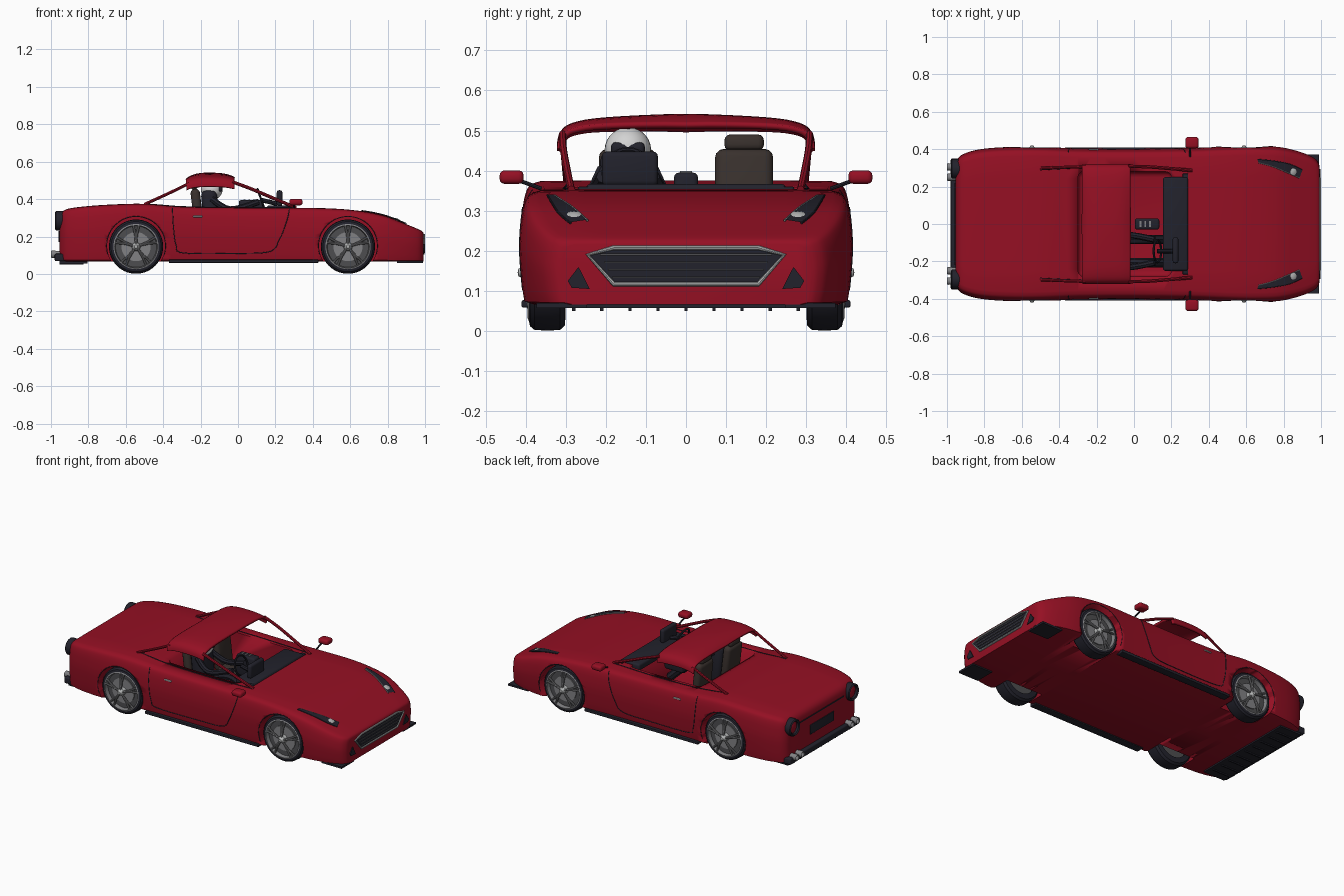
import bpy, bmesh, math
from mathutils import Vector, Matrix
from mathutils.bvhtree import BVHTree

if "Cube" in bpy.data.objects:
    bpy.data.objects.remove(bpy.data.objects["Cube"])


def material(name, r, g, b):
    m = bpy.data.materials.new(name)
    m.use_nodes = True
    m.diffuse_color = (r, g, b, 1)
    m.node_tree.nodes["Principled BSDF"].inputs["Base Color"].default_value = (r, g, b, 1)
    return m


red = material("deep red paint", 0.3, 0.005, 0.017)
dark = material("blue black trim", 0.016, 0.016, 0.025)
brown = material("brown leather", 0.04, 0.03, 0.026)
steel = material("dark steel", 0.075, 0.075, 0.08)
silver = material("silver", 0.22, 0.22, 0.23)
chrome = material("pale chrome", 0.45, 0.46, 0.46)
white = material("white shell", 0.65, 0.65, 0.65)


def finish(bm, name, mat):
    bmesh.ops.recalc_face_normals(bm, faces=bm.faces[:])
    mesh = bpy.data.meshes.new(name)
    bm.to_mesh(mesh)
    bm.free()
    return place(mesh, name, mat)


def place(mesh, name, mat):
    ob = bpy.data.objects.new(name, mesh)
    mesh.materials.clear()
    mesh.materials.append(mat)
    bpy.context.collection.objects.link(ob)
    bpy.ops.object.select_all(action='DESELECT')
    ob.select_set(True)
    bpy.context.view_layer.objects.active = ob
    bpy.ops.object.shade_smooth_by_angle(angle=math.radians(35))
    return ob


def box(name, mat, centre, size, bevel=0.0, tilt=0.0):
    bm = bmesh.new()
    bmesh.ops.create_cube(bm, size=1)
    bmesh.ops.scale(bm, vec=size, verts=bm.verts)
    if bevel:
        bmesh.ops.bevel(bm, geom=bm.edges[:], offset=bevel, segments=3, affect='EDGES', profile=0.5)
    bmesh.ops.transform(bm, verts=bm.verts,
                        matrix=Matrix.Translation(centre) @ Matrix.Rotation(tilt, 4, 'Y'))
    return finish(bm, name, mat)


def lathe(name, mat, profile, centre, axis, steps=40):
    """Spin (radius, height) points around an axis."""
    bm = bmesh.new()
    vs = [bm.verts.new((r, 0, h)) for r, h in profile]
    es = [bm.edges.new(p) for p in zip(vs, vs[1:])]
    bmesh.ops.spin(bm, geom=vs + es, cent=(0, 0, 0), axis=(0, 0, 1), angle=math.tau, steps=steps)
    bmesh.ops.remove_doubles(bm, verts=bm.verts[:], dist=0.0001)
    turn = Vector((0, 0, 1)).rotation_difference(Vector(axis)).to_matrix().to_4x4()
    bmesh.ops.transform(bm, verts=bm.verts, matrix=Matrix.Translation(centre) @ turn)
    return finish(bm, name, mat)


def tube(name, mat, points, radius, cyclic=False):
    cu = bpy.data.curves.new(name, 'CURVE')
    cu.dimensions, cu.bevel_depth, cu.bevel_resolution, cu.use_fill_caps = '3D', radius, 2, True
    sp = cu.splines.new('POLY')
    sp.points.add(len(points) - 1)
    for p, co in zip(sp.points, points):
        p.co = (*co, 1)
    sp.use_cyclic_u = cyclic
    tmp = bpy.data.objects.new(name, cu)
    mesh = bpy.data.meshes.new_from_object(tmp)
    bpy.data.objects.remove(tmp)
    return place(mesh, name, mat)


def prism(name, mat, outline, x0, x1):
    """Extrude a (y, z) outline along x."""
    bm = bmesh.new()
    f = bm.faces.new([bm.verts.new((x0, y, z)) for y, z in outline])
    ext = bmesh.ops.extrude_face_region(bm, geom=[f])["geom"]
    bmesh.ops.translate(bm, vec=(x1 - x0, 0, 0), verts=[v for v in ext if isinstance(v, bmesh.types.BMVert)])
    return finish(bm, name, mat)


def smooth_path(pts, n):
    """Catmull-Rom resampling of a list of tuples."""
    p = [Vector(q) for q in [pts[0], *pts, pts[-1]]]
    out = []
    for a, b, c, d in zip(p, p[1:], p[2:], p[3:]):
        for i in range(n):
            t = i / n
            out.append(b + (c - a) * t / 2 + (a * 2 - b * 5 + c * 4 - d) * (t * t / 2)
                       + (b * 3 - a - c * 3 + d) * (t ** 3 / 2))
    return out + [p[-1]]


def loft(rings, closed=True):
    bm = bmesh.new()
    rows = [[bm.verts.new(p) for p in r] for r in rings]
    for a, b in zip(rows, rows[1:]):
        for i in range(len(a) if closed else len(a) - 1):
            j = (i + 1) % len(a)
            bm.faces.new((a[i], a[j], b[j], b[i]))
    if closed:
        bm.faces.new(rows[0])
        bm.faces.new(rows[-1])
    return bm


# Body shell: stations of (x, half width, top height)
stations = [(-.955, .31, .29), (-.945, .345, .325), (-.91, .375, .348), (-.82, .4, .361), (-.68, .411, .371),
            (-.5, .412, .375), (-.3, .404, .36), (0, .402, .355), (.3, .406, .354), (.5, .414, .35),
            (.65, .417, .337), (.78, .411, .312), (.89, .385, .27), (.96, .355, .241), (.985, .33, .228),
            (.992, .31, .218)]
section = [(0, 0), (.91, 0), (.97, .03), (.985, .18), (1, .5), (.992, .72), (.975, .87), (.945, .96),
           (.88, .995), (.6, 1), (0, 1)]
LOW = .066
half = section[:2] + [tuple(v) for v in smooth_path(section[2:9], 3)] + section[9:]
outline = half + [(-y, t) for y, t in half[-2:0:-1]]
bm = loft([[(s[0], y * s[1], LOW + t * (s[2] - LOW)) for y, t in outline]
           for s in smooth_path(stations, 4)])
bmesh.ops.recalc_face_normals(bm, faces=bm.faces[:])
shell = BVHTree.FromBMesh(bm)
body = finish(bm, "body_shell", red)


def on_side(x, z, s):
    hit = shell.ray_cast(Vector((x, s, z)), Vector((0, -s, 0)))[0]
    return hit or Vector((x, s * .4, z))


def on_top(x, y, lift=0.0):
    hit = shell.ray_cast(Vector((x, y, 1)), Vector((0, 0, -1)))[0]
    return (hit or Vector((x, y, .25))) + Vector((0, 0, lift))


# Cut wheel arches and the open cabin
AXLES = {"rear": -.545, "front": .588}
cutters = [box("cabin_cutter", red, (-.05, 0, .3), (.5, .56, .36), .03)]
for x in AXLES.values():
    for s in (1, -1):
        cutters.append(lathe("arch_cutter", red, [(0, 0), (.155, 0), (.155, .3), (0, .3)],
                             (x, s * .27, .15), (0, s, 0), 48))
for c in cutters:
    c.hide_render = True
    mod = body.modifiers.new("cut", 'BOOLEAN')
    mod.operation, mod.object, mod.solver = 'DIFFERENCE', c, 'EXACT'
    bpy.context.view_layer.objects.active = body
    bpy.ops.object.modifier_apply(modifier=mod.name)
    bpy.data.objects.remove(c)

# Wheels with five split spokes
for end, x in AXLES.items():
    for s, side in ((1, "left"), (-1, "right")):
        tag, mid, ax = f"{end}_{side}", Vector((x, s * .3, .146)), (0, s, 0)
        lathe(tag + "_tyre", dark, [(.1, 0), (.132, .002), (.143, .014), (.145, .045), (.143, .078),
                                    (.134, .089), (.12, .092), (.117, .07), (.1, 0)], mid, ax, 56)
        lathe(tag + "_rim_dish", steel, [(0, .07), (.119, .07), (.119, .03), (0, .03)], mid, ax)
        lathe(tag + "_brake_disc", silver, [(0, .076), (.078, .076), (.078, .068)], mid, ax)
        lathe(tag + "_rim_edge", silver, [(.119, .07), (.121, .092), (.114, .095), (.11, .07)], mid, ax, 56)
        lathe(tag + "_hub", chrome, [(0, .12), (.009, .118), (.014, .108), (.022, .1), (.024, .07)], mid, ax, 20)
        for k in range(5):
            a = math.tau * k / 5 + math.pi / 2
            for d in (-.13, .13):
                ends = [mid + Vector((r * math.cos(a + w), s * h, r * math.sin(a + w)))
                        for r, h, w in ((.016, .1, 0), (.065, .096, d * .5), (.115, .088, d))]
                tube(tag + "_spoke", silver, ends, .006)
        arc = [on_side(x + .158 * math.cos(a), .15 + .158 * math.sin(a), s)
               for a in [math.pi * (i / 24 * 1.2 - .1) for i in range(25)]]
        tube(tag + "_arch_line", dark, arc, .002)

# Roof band
arch = [(-.315, .465), (-.308, .492), (-.28, .512), (-.2, .525), (0, .533)]
arch = smooth_path(arch + [(-y, z) for y, z in arch[-2::-1]], 4)
rows = [(-.275, -.032), (-.25, -.014), (-.2, 0), (-.12, .001), (-.06, -.006), (-.02, -.022)]
roof = finish(loft([[(x, y, z + d * (1 - abs(y) * 1.5)) for y, z in arch]
                    for x, d in smooth_path(rows, 3)], False), "roof_band", red)
mod = roof.modifiers.new("thickness", 'SOLIDIFY')
mod.thickness, mod.offset = .014, 0

# Parts that come in pairs
for s, side in ((1, "left"), (-1, "right")):
    tube(side + "_front_pillar", red, smooth_path([(-.03, s * .308, .492), (.07, s * .306, .455),
         (.2, s * .296, .4), (.31, s * .286, .354)], 5), .009)
    tube(side + "_rear_pillar", red, smooth_path([(-.26, s * .307, .485), (-.36, s * .304, .436),
         (-.5, s * .298, .372)], 5), .008)
    tube(side + "_belt_line", dark, [on_top(-.5 + .08 * i, s * (.29 + .015 * math.sin(i * .3))) for i in range(11)], .003)
    box(side + "_mirror", red, (.31, s * .435, .384), (.07, .06, .034), .013)
    tube(side + "_mirror_stalk", dark, [(.3, s * .36, .355), (.3, s * .415, .375)], .005)
    # Door seam, handle and sill
    seam = smooth_path([(-.35, .352), (-.345, .25), (-.33, .15), (-.29, .112), (0, .11), (.17, .12),
                        (.22, .18), (.26, .28), (.275, .345)], 5)
    tube(side + "_door_seam", dark, [on_side(p[0], p[1], s) for p in seam], .0025)
    box(side + "_door_handle", chrome, on_side(-.215, .307, s), (.05, .012, .009), .003)
    box(side + "_sill", dark, (.03, s * .385, .068), (.8, .05, .018), .004)
    box(side + "_splitter", dark, (.92, s * .31, .064), (.14, .125, .012))
    # Headlight patch, rim and lamp
    edges = [[(.66, .345), (.74, .337), (.83, .32), (.9, .288)], [(.665, .328), (.74, .308), (.82, .275), (.885, .246)]]
    up, lo = [[on_top(p[0], s * p[1], .004) for p in smooth_path(e, 4)] for e in edges]
    finish(loft([[a.lerp(b, i / 4) + Vector((0, 0, .002)) for i in range(5)] for a, b in zip(up, lo)], False),
           side + "_headlight", dark)
    tube(side + "_headlight_trim", silver, lo, .003)
    tube(side + "_headlight_edge", dark, up, .003)
    lathe(side + "_lamp", chrome, [(0, .01), (.01, .009), (.018, .006), (.02, -.004)],
          on_top(.85, s * .279), (.4, 0, .9), 20)
    prism(side + "_intake", dark, [(s * y, z) for y, z in ((.24, .105), (.285, .108), (.295, .125), (.268, .16))],
          .95, .997)
    # Rear lamp and twin exhausts
    lathe(side + "_tail_ring", dark, [(.052, -.03), (.052, .022), (.046, .028), (.038, .022), (.036, .01)],
          (-.95, s * .295, .285), (-1, 0, 0))
    lathe(side + "_tail_lens", red, [(0, .02), (.02, .018), (.037, .01)], (-.95, s * .295, .285), (-1, 0, 0))
    for y in (.25, .305):
        lathe(side + "_exhaust", silver, [(.015, -.08), (.02, .02), (.018, .024), (.015, .02), (.014, -.02), (0, -.02)],
              (-.975, s * y, .105), (-1, 0, 0), 24)

# Grille
hexagon = [(-.245, .19), (-.18, .208), (.18, .208), (.245, .19), (.18, .117), (-.18, .117)]
prism("grille", dark, hexagon, .97, .994)
tube("grille_frame", chrome, [(.995, y, z) for y, z in hexagon], .006, True)
for i in range(4):
    z = .134 + .019 * i
    box("grille_slat", steel, (.996, 0, z), (.004, .37 + .02 * i, .004))
nose = [(-.285, .085), (-.29, .2), (-.25, .226), (.25, .226), (.29, .2), (.285, .085)]
tube("nose_seam", dark, [(.988, y, min(z, .215)) for y, z in nose], .002)

# Rear bumper, diffuser and plate recess
box("rear_bumper", dark, (-.945, 0, .088), (.07, .7, .04), .008)
box("diffuser", dark, (-.88, 0, .063), (.15, .68, .012))
for i in range(9):
    box("diffuser_fin", dark, (-.89, -.28 + .07 * i, .057), (.13, .008, .014))
box("plate_recess", dark, (-.955, 0, .2), (.009, .24, .06), .003)
box("rear_lip", dark, (-.955, 0, .285), (.008, .44, .006))

# Cabin fittings
box("dashboard", dark, (.222, 0, .345), (.135, .5, .044), .012)
box("windscreen_base", dark, (.275, 0, .353), (.03, .54, .014), .004)
box("instrument_pod", dark, (.222, -.14, .405), (.03, .14, .085), .012)
box("console", dark, (.07, 0, .33), (.13, .06, .13), .012)
for i in range(3):
    box("console_switch", silver, (.035 + .025 * i, 0, .396), (.01, .03, .006))
ring = [(.125 - .02 * math.sin(a), -.145 + .06 * math.cos(a), .395 + .058 * math.sin(a))
        for a in [math.tau * i / 28 for i in range(28)]]
tube("steering_wheel", dark, ring, .006, True)
tube("steering_column", dark, [(.125, -.145, .395), (.21, -.145, .375)], .012)
for y in (.145, -.145):
    box("seat_back", brown, (-.215, y, .32), (.05, .145, .27), .022, -.12)
    box("seat_cushion", brown, (-.12, y, .19), (.19, .145, .07), .022)
    box("headrest", brown, (-.235, y, .47), (.035, .098, .04), .014, -.12)

# Driver
box("driver_torso", dark, (-.145, -.145, .325), (.085, .14, .25), .03, -.1)
for dy in (-.062, .062):
    y = -.145 + dy
    tube("driver_arm", dark, smooth_path([(-.14, y, .4), (-.04, y + dy * .4, .345), (.11, y, .385)], 5), .017)
    tube("driver_leg", dark, smooth_path([(-.12, y, .24), (.03, y, .27), (.17, y, .16)], 5), .025)
shape = [(.058 * math.sin(a), .056 * math.cos(a)) for a in [math.pi * i / 14 for i in range(15)]]
lathe("helmet", white, shape, (-.14, -.145, .452), (0, 0, 1), 28)
box("helmet_visor", dark, (-.098, -.145, .455), (.03, .085, .032), .012)
box("helmet_stripe", red, (-.14, -.145, .507), (.05, .012, .006), .002)
